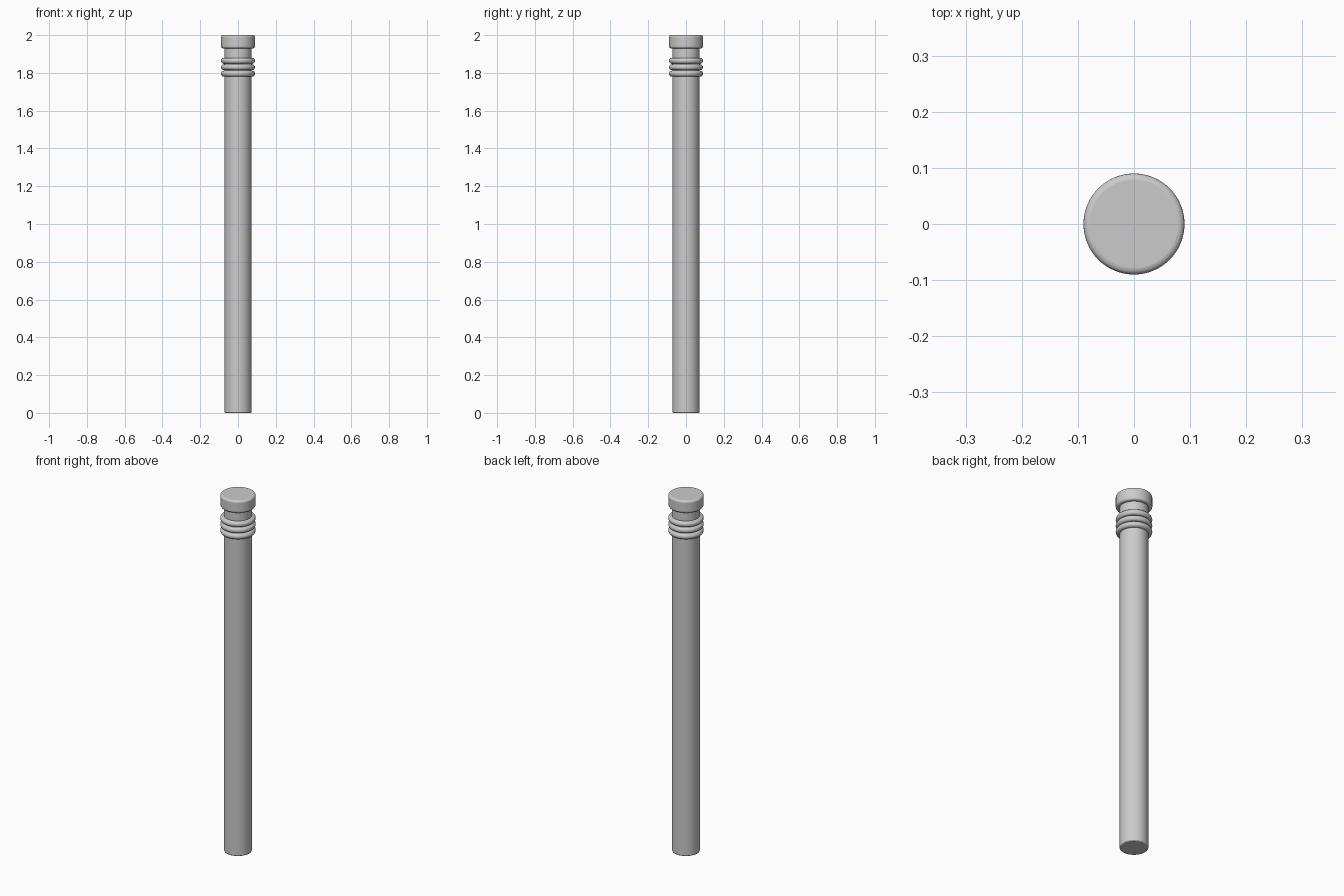
import bpy
import math

cube = bpy.data.objects.get("Cube")
if cube:
    bpy.data.objects.remove(cube, do_unlink=True)

grey = bpy.data.materials.new("plain grey")
grey.use_nodes = True
grey.diffuse_color = (0.6, 0.6, 0.6, 1)
grey.node_tree.nodes["Principled BSDF"].inputs["Base Color"].default_value = (0.6, 0.6, 0.6, 1)


def finish(name):
    obj = bpy.context.object
    obj.name = name
    obj.data.materials.append(grey)
    bpy.ops.object.shade_smooth_by_angle(angle=math.radians(40))
    return obj


def rounded_cylinder(name, radius, bottom, top, bevel, segments):
    bpy.ops.mesh.primitive_cylinder_add(
        vertices=64, radius=radius, depth=top - bottom, location=(0, 0, (bottom + top) / 2))
    obj = finish(name)
    mod = obj.modifiers.new("rounded rims", "BEVEL")
    mod.width = bevel
    mod.segments = segments
    mod.limit_method = "ANGLE"
    return obj


# Long shaft and the wider cap on top
rounded_cylinder("shaft", 0.071, 0, 1.95, 0.004, 2)
rounded_cylinder("cap", 0.09, 1.93, 2, 0.011, 4)

# Three rounded collar rings below the cap
for i in range(3):
    bpy.ops.mesh.primitive_torus_add(
        major_radius=0.074, minor_radius=0.016, major_segments=64, minor_segments=16,
        location=(0, 0, 1.864 - i * 0.034))
    finish(f"collar_ring_{i + 1}")
